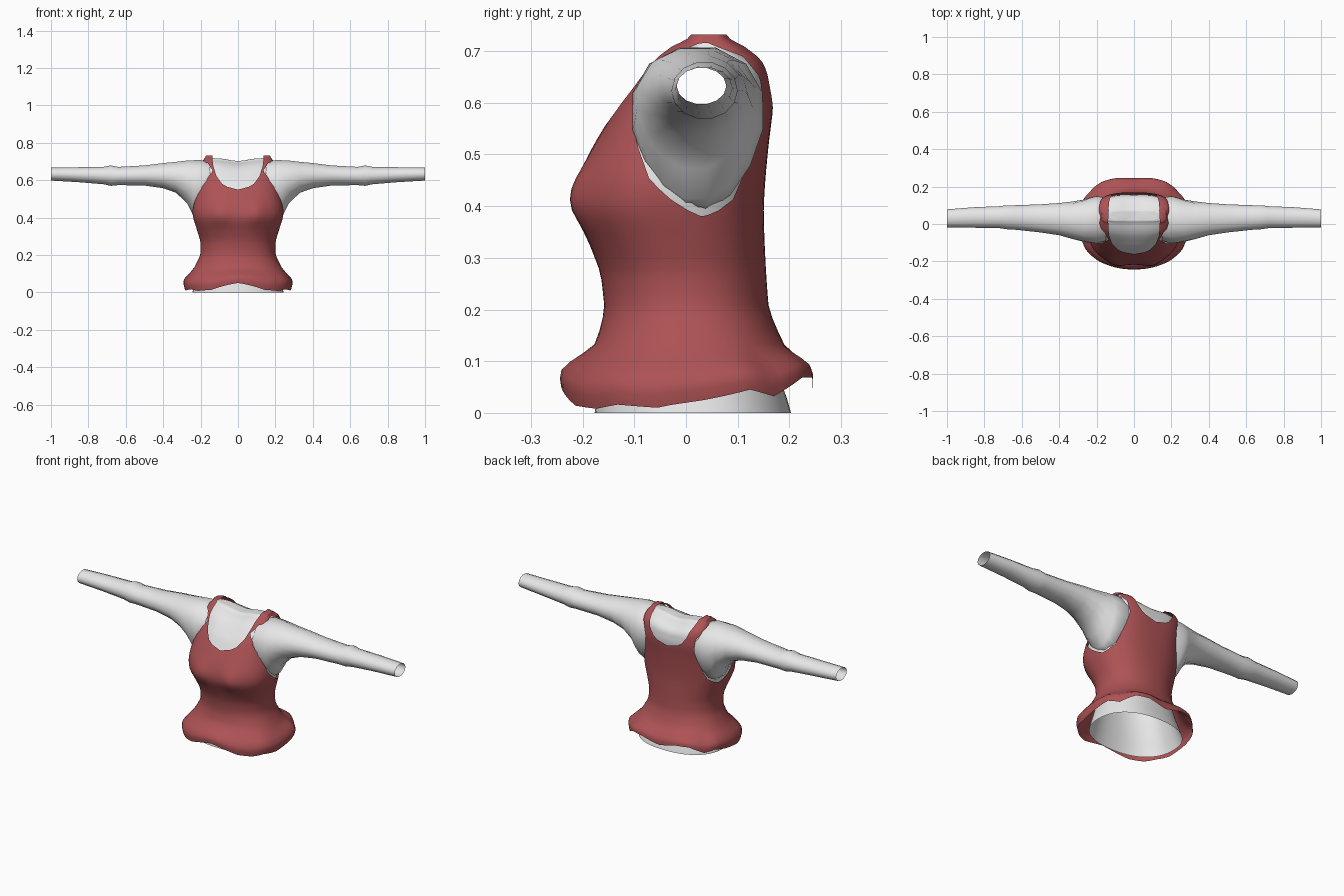
import bpy, bmesh, math

if "Cube" in bpy.data.objects:
    bpy.data.objects.remove(bpy.data.objects["Cube"])


def material(name, rgb):
    m = bpy.data.materials.new(name)
    m.diffuse_color = (*rgb, 1)
    m.use_nodes = True
    m.node_tree.nodes["Principled BSDF"].inputs["Base Color"].default_value = m.diffuse_color
    return m


RED = material("muted red", (0.42, 0.085, 0.09))
WHITE = material("light grey", (0.8, 0.8, 0.8))


def lookup(table, t):
    """Linear interpolation of table rows by their first column."""
    if t <= table[0][0]:
        return table[0][1:]
    for a, b in zip(table, table[1:]):
        if t <= b[0]:
            k = (t - a[0]) / (b[0] - a[0])
            return tuple(p + (q - p) * k for p, q in zip(a[1:], b[1:]))
    return table[-1][1:]


def finish(bm, name, mat):
    me = bpy.data.meshes.new(name)
    bm.to_mesh(me)
    bm.free()
    me.materials.append(mat)
    for p in me.polygons:
        p.use_smooth = True
    ob = bpy.data.objects.new(name, me)
    bpy.context.collection.objects.link(ob)
    return ob


def skin(bm, rings):
    n = len(rings[0])
    vs = [[bm.verts.new(p) for p in r] for r in rings]
    for a, b in zip(vs, vs[1:]):
        for i in range(n):
            j = (i + 1) % n
            bm.faces.new((a[i], a[j], b[j], b[i]))
    return vs


def cut(bm, f):
    """Remove the region where f < 0, splitting edges along f = 0."""
    bmesh.ops.triangulate(bm, faces=bm.faces[:])
    val = {v: f(*v.co) for v in bm.verts}
    new = []
    for e in bm.edges[:]:
        a, b = e.verts
        if val[a] * val[b] < 0:
            fac = val[a] / (val[a] - val[b])
            new.append(bmesh.utils.edge_split(e, a, fac)[1])
    bmesh.ops.connect_verts(bm, verts=new)
    gone = [v for v in bm.verts if val.get(v, 1) < 0]
    bmesh.ops.delete(bm, geom=gone, context='VERTS')


# Upper torso rows: z, half width, front y, back y, squareness
UPPER = [
    (.13, .235, -.175, .19, 2.3), (.20, .20, -.157, .16, 2.2),
    (.27, .20, -.165, .155, 2.2), (.33, .218, -.188, .152, 2.3),
    (.39, .238, -.218, .15, 2.4), (.43, .245, -.216, .152, 2.4),
    (.47, .242, -.203, .155, 2.5), (.52, .232, -.178, .16, 2.6),
    (.60, .216, -.13, .17, 3), (.67, .20, -.08, .162, 3.5),
    (.70, .19, -.05, .135, 4), (.72, .18, -.015, .10, 4),
    (.732, .165, .02, .07, 4)]
FLARE = [(0, .288, -.235, .24, 2.5), (.05, .298, -.243, .243, 2.5),
         (.09, .265, -.215, .22, 2.4)]
HIPS = [(0, .255, -.188, .215, 2.3), (.10, .225, -.165, .18, 2.3)]
# Hem height by angle in degrees from the front
HEM = [(0, .05), (25, .014), (45, .008), (60, .016), (80, .01), (100, .03),
       (115, .045), (130, .032), (150, .068), (165, .068), (180, .045)]
TOP = .732


def torso(rows, inset=0, hem=False, seg=72, count=40):
    bm = bmesh.new()
    rings = []
    for r in range(count + 1):
        z = TOP * (1 - (1 - r / count) ** 1.5)
        lo, hi = lookup(rows, z - .01), lookup(rows, z + .01)
        hx, y0, y1, n = [(p + q) / 2 for p, q in zip(lo, hi)]
        hx, y0, y1 = hx - inset, y0 + inset, y1 - inset
        ring = []
        for i in range(seg):
            a = 2 * math.pi * i / seg
            s, c = math.sin(a), -math.cos(a)
            x = hx * math.copysign(abs(s) ** (2 / n), s)
            y = (y0 + y1) / 2 + (y1 - y0) / 2 * math.copysign(abs(c) ** (2 / n), c)
            zz = z
            if c < 0:  # bust
                y -= .016 * math.exp(-((abs(x) - .1) / .05) ** 2 - ((z - .42) / .06) ** 2)
            if hem and z < .13:  # wavy hem
                k = 1 - z / .13
                h = lookup(HEM, abs(math.degrees(math.atan2(s, -c))))[0]
                zz += h * k
                x *= 1 + (h - .03) * 1.2 * k
                y *= 1 + (h - .03) * 1.2 * k
            if not hem and z > .6:  # lower shoulders and dip at the neck
                zz -= (z - .6) / .13 * (.014 + .016 * math.exp(-(x / .07) ** 2))
            ring.append((x, y, zz))
        rings.append(ring)
    # close the top with rings shrinking to its middle line
    last = rings[-1]
    for k in (.75, .5, .25):
        cap = []
        for x, y, z in last:
            drop = 0 if hem else .03 * (math.exp(-(x * k / .07) ** 2) - math.exp(-(x / .07) ** 2)) / 2
            cap.append((x * k, .045 + (y - .045) * k, z - drop))
        rings.append(cap)
    vs = skin(bm, rings)
    bm.faces.new(vs[-1])
    return bm


ARMHOLE = [(.30, .20, -.14), (.385, .02, .045), (.40, -.015, .085),
           (.45, -.07, .107), (.52, -.095, .13), (.59, -.105, .15),
           (.65, -.085, .143), (.69, -.045, .11), (.712, .02, .05),
           (.80, .20, -.13)]
NECK = [(.40, -.5), (.55, 0), (.56, .05), (.58, .085), (.62, .115),
        (.68, .133), (.75, .14)]


def armhole(x, y, z):
    lo, hi = lookup(ARMHOLE, z)
    return max(lo - y, y - hi) if abs(x) > .1 else 1.0


def neckline(x, y, z):
    back = .03 * min(max(y / .15, 0), 1)
    return abs(x) - lookup(NECK, z - back)[0]


# Sleeveless top with scooped neck and flared hem
bm = torso(FLARE + UPPER, hem=True)
cut(bm, neckline)
cut(bm, armhole)
finish(bm, "tank_top", RED)

# Torso under the top, open at the hips and where the arms join
bm = torso(HIPS + UPPER[1:], inset=.01)
cut(bm, lambda x, y, z: armhole(x, y, z) + .03)
finish(bm, "torso", WHITE)

# Arms: x, front y, back y, bottom z, top z, egg taper
ARM = [(.15, -.09, .14, .42, .70, .3), (.20, -.104, .149, .387, .711, .3),
       (.24, -.10, .14, .41, .71, .25), (.27, -.095, .13, .47, .708, .15),
       (.33, -.08, .12, .53, .70, 0), (.40, -.06, .112, .555, .693, 0),
       (.50, -.045, .105, .57, .68, 0), (.64, -.03, .10, .572, .672, 0),
       (.68, -.028, .10, .568, .68, 0), (.72, -.022, .095, .577, .672, 0),
       (.85, -.02, .09, .588, .67, 0), (1.0, -.018, .078, .597, .668, 0)]
bm = bmesh.new()
rings = []
for x, y0, y1, z0, z1, egg in ARM:
    ring = []
    for i in range(14):
        a = 2 * math.pi * i / 14
        w = (y1 - y0) / 2 * (1 + egg * math.sin(a) * .8)
        ring.append((x, (y0 + y1) / 2 + w * math.cos(a),
                     (z0 + z1) / 2 + (z1 - z0) / 2 * math.sin(a)))
    rings.append(ring)
skin(bm, rings)
arms = finish(bm, "arms", WHITE)
mirror = arms.modifiers.new("mirror", 'MIRROR')
mirror.use_mirror_merge = False
